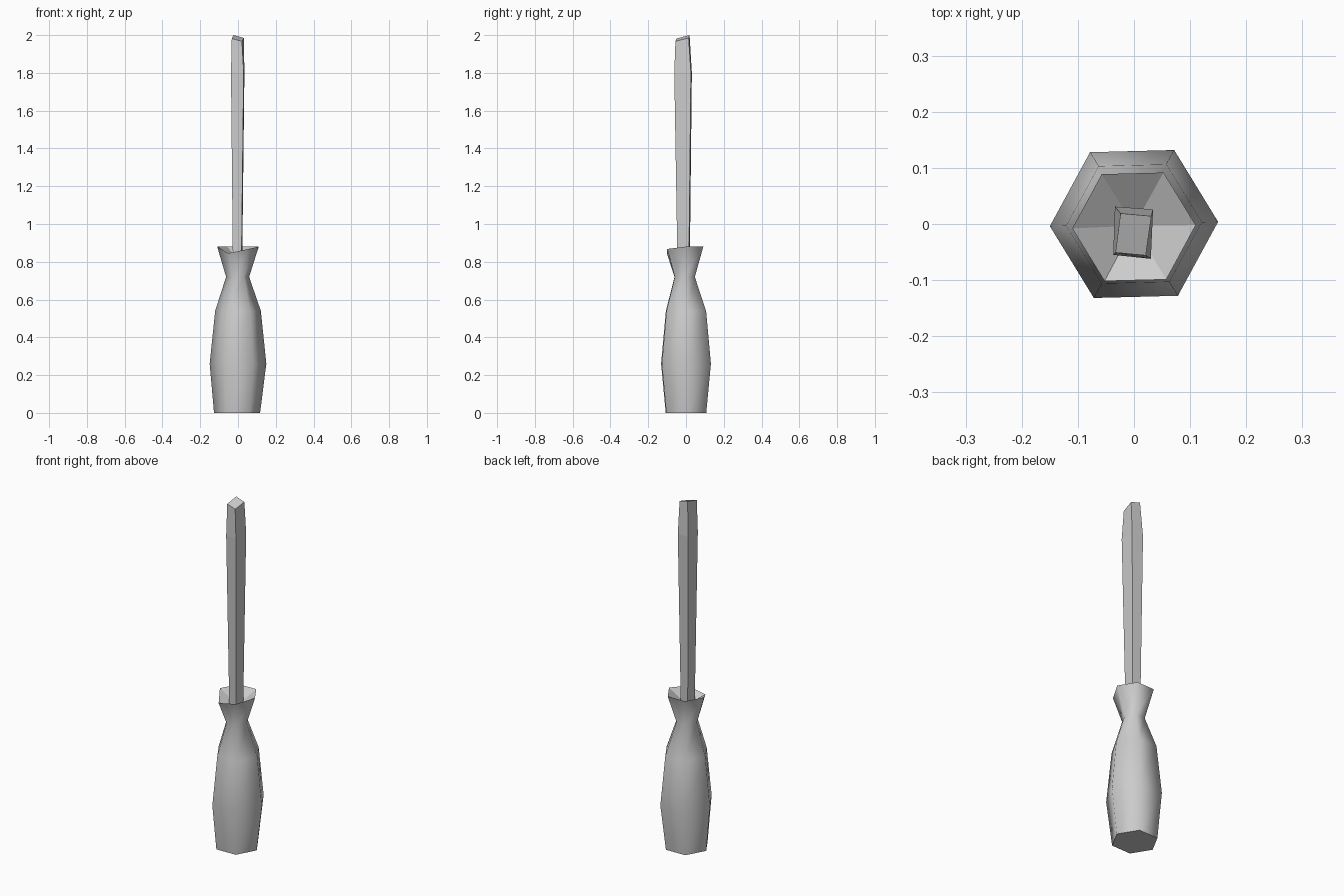
import bpy
import bmesh
from math import cos, sin, radians
from mathutils import Vector

cube = bpy.data.objects.get("Cube")
if cube:
    bpy.data.objects.remove(cube, do_unlink=True)

# One plain grey for the whole tool
grey = bpy.data.materials.new("plain grey")
grey.use_nodes = True
colour = (0.6, 0.6, 0.6, 1.0)
grey.diffuse_color = colour
grey.node_tree.nodes["Principled BSDF"].inputs["Base Color"].default_value = colour


def add_object(name, bm):
    bmesh.ops.recalc_face_normals(bm, faces=bm.faces)
    mesh = bpy.data.meshes.new(name)
    bm.to_mesh(mesh)
    bm.free()
    mesh.materials.append(grey)
    obj = bpy.data.objects.new(name, mesh)
    bpy.context.collection.objects.link(obj)
    return obj


def loft(bm, rings, smooth):
    """Bridge successive rings of points with quads; return the vertex rings."""
    loops = [[bm.verts.new(p) for p in ring] for ring in rings]
    n = len(loops[0])
    for low, high in zip(loops, loops[1:]):
        for i in range(n):
            j = (i + 1) % n
            bm.faces.new((low[i], low[j], high[j], high[i])).smooth = smooth
    return loops


def hexagon(x, y, z, radius, turn=1.5):
    angles = [radians(60 * i + turn) for i in range(6)]
    return [Vector((x + radius * cos(a), y + radius * sin(a), z)) for a in angles]


# Handle: six-sided grip with a narrow neck and a flared collar
profile = [
    (-0.005, 0, 0, 0.122),
    (0, 0, 0.26, 0.15),
    (0, 0, 0.54, 0.121),
    (-0.002, -0.007, 0.72, 0.061),
    (0, -0.005, 0.88, 0.11),
]
rings = [hexagon(*p) for p in profile]
rings[-1][4].z = 0.845   # the collar dips at the front
rings[-1][5].z = 0.868
bm = bmesh.new()
loops = loft(bm, rings, True)
bm.faces.new(loops[0])

# Hollow collar: a shallow six-faced cup
rim = loops[-1]
centre = bm.verts.new((0, -0.003, 0.81))
for i in range(6):
    bm.faces.new((rim[i], rim[(i + 1) % 6], centre))
add_object("handle", bm)

# Blade: four-sided shaft that widens upward and ends in a slanted tip
base = [(-0.025, 0.02), (0.022, 0.015), (0.018, -0.045), (-0.027, -0.04)]
shoulder = [(-0.034, 0.031), (0.034, 0.026), (0.03, -0.062), (-0.037, -0.055)]
tip = [(-0.024, 0.019, 2.0), (0.031, 0.014, 1.985),
       (0.021, -0.056, 1.967), (-0.033, -0.051, 1.982)]
bm = bmesh.new()
loops = loft(bm, [[(x, y, 0.78) for x, y in base],
                  [(x, y, 1.8) for x, y in shoulder], tip], False)
bm.faces.new(loops[0])
bm.faces.new(loops[-1])
add_object("blade", bm)
